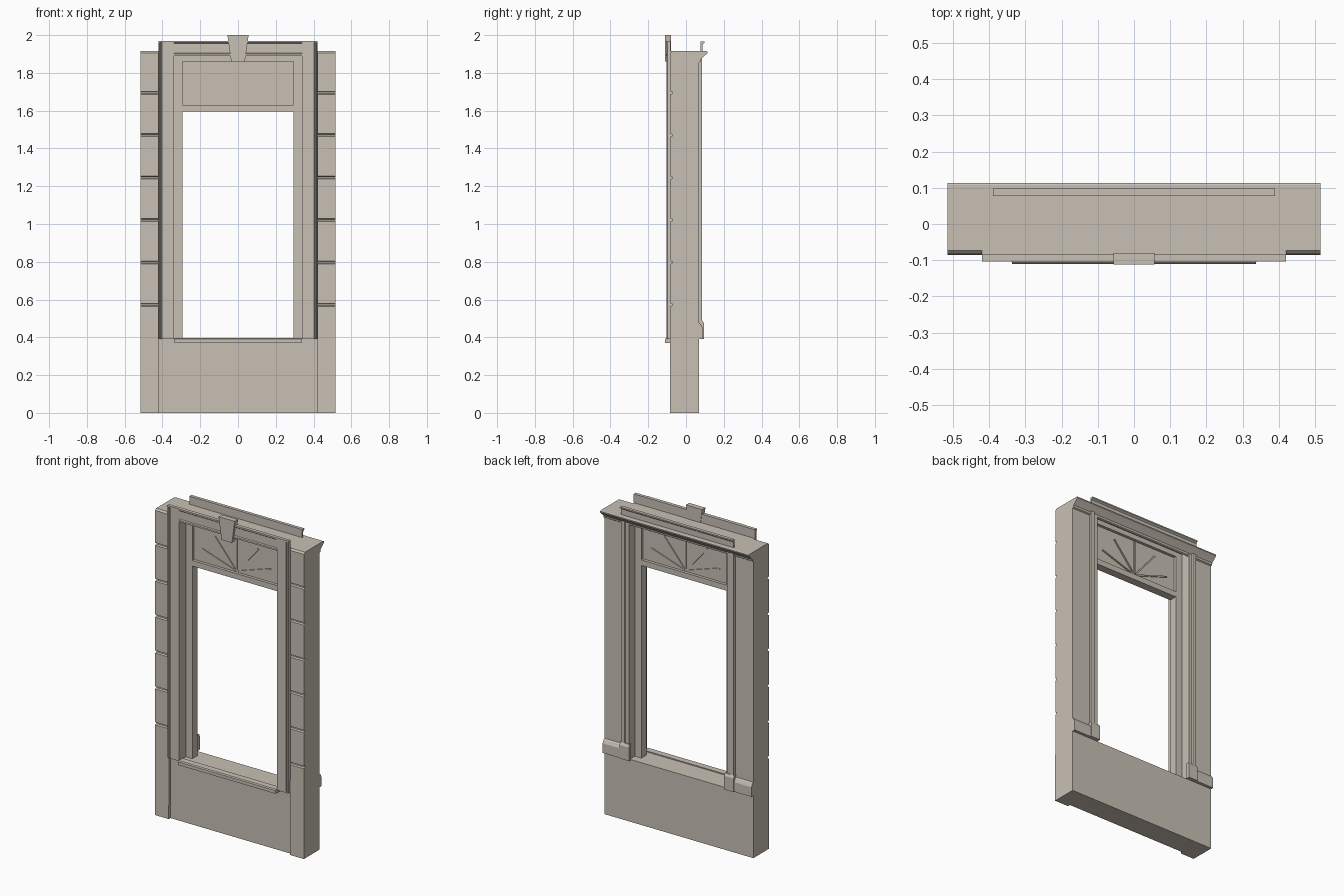
import bpy, bmesh, math

if "Cube" in bpy.data.objects:
    bpy.data.objects.remove(bpy.data.objects["Cube"], do_unlink=True)

STONE = (0.58, 0.53, 0.46, 1.0)
stone = bpy.data.materials.new("pale stone")
stone.use_nodes = True
stone.diffuse_color = STONE
stone.node_tree.nodes["Principled BSDF"].inputs["Base Color"].default_value = STONE

HALF = 0.515      # half width of the wall
PIER = 0.42       # inner edge of the piers
OPEN = 0.34       # half width of the wall opening
SILL_Z = 0.39
TOP = 1.915


def finish(name, bm):
    bmesh.ops.recalc_face_normals(bm, faces=bm.faces)
    mesh = bpy.data.meshes.new(name)
    bm.to_mesh(mesh)
    bm.free()
    mesh.materials.append(stone)
    obj = bpy.data.objects.new(name, mesh)
    bpy.context.collection.objects.link(obj)
    return obj


def prism(name, outline, axis, lo, hi):
    """Extrude a 2D outline along x (y,z points), y (x,z) or z (x,y)."""
    place = {"x": lambda a, b, t: (t, a, b),
             "y": lambda a, b, t: (a, t, b),
             "z": lambda a, b, t: (a, b, t)}[axis]
    bm = bmesh.new()
    start = [bm.verts.new(place(a, b, lo)) for a, b in outline]
    end = [bm.verts.new(place(a, b, hi)) for a, b in outline]
    bm.faces.new(start)
    bm.faces.new(end)
    n = len(outline)
    for i in range(n):
        j = (i + 1) % n
        bm.faces.new((start[i], start[j], end[j], end[i]))
    return finish(name, bm)


def box(name, x, y, z):
    return prism(name, [(x[0], y[0]), (x[1], y[0]), (x[1], y[1]), (x[0], y[1])], "z", *z)


def mirrored(obj):
    mod = obj.modifiers.new("Mirror", "MIRROR")
    mod.use_axis[0] = True
    return obj


# Wall: apron under the window, sides and bridge over the opening
box("apron_wall", (-PIER, PIER), (-0.068, 0.07), (0, SILL_Z))
mirrored(box("side_wall", (OPEN, PIER), (-0.068, 0.07), (SILL_Z, TOP)))
box("bridge_wall", (-OPEN, OPEN), (-0.068, 0.07), (1.89, TOP))

# Piers with horizontal joints cut into the front
pier = [(0.07, 0), (-0.085, 0)]
for i in range(6):
    z = 0.572 + i * 0.2245
    pier += [(-0.083, z - 0.008), (-0.072, z - 0.004), (-0.072, z + 0.004), (-0.083, z + 0.008)]
pier += [(-0.083, TOP - 0.01), (-0.073, TOP), (0.07, TOP)]
mirrored(prism("pier", pier, "x", PIER, HALF))

# Front casing: jambs with a groove near the outer edge
jamb = [(OPEN, -0.068), (OPEN, -0.1), (0.402, -0.1), (0.405, -0.088),
        (0.41, -0.088), (0.412, -0.102), (0.418, -0.098), (PIER, -0.068)]
mirrored(prism("front_jamb", jamb, "z", SILL_Z, TOP))
mirrored(prism("front_jamb_top", [(x, min(y, -0.083)) for x, y in jamb], "z", TOP, 1.968))

# Front header board with upper lip and lower bead
header = [(-0.083, 1.89), (-0.105, 1.89), (-0.105, 1.9), (-0.098, 1.904),
          (-0.098, 1.955), (-0.105, 1.96), (-0.105, 1.97), (-0.083, 1.97)]
prism("front_header", header, "x", -OPEN, OPEN)
mirrored(box("header_lip", (OPEN, PIER), (-0.103, -0.083), (1.96, 1.97)))
box("header_backing", (-OPEN, OPEN), (-0.085, -0.066), (1.89, TOP))

# Keystone
prism("keystone", [(-0.036, 1.86), (0.036, 1.86), (0.056, 2), (-0.056, 2)], "y", -0.112, -0.08)

# Front sill
sill = [(-0.066, 0.37), (-0.11, 0.37), (-0.11, 0.39), (-0.105, 0.396), (-0.066, 0.396)]
prism("front_sill", sill, "x", -0.337, 0.337)

# Window frame with transom panel
FRONT, BACK = -0.03, 0.02
mirrored(box("frame_post", (0.295, OPEN), (FRONT, BACK), (SILL_Z, 1.89)))
box("transom_rail", (-0.295, 0.295), (FRONT, BACK), (1.595, 1.63))
box("top_rail", (-0.295, 0.295), (FRONT, BACK), (1.86, 1.89))
box("transom_panel", (-0.295, 0.295), (-0.012, 0.002), (1.63, 1.86))

# Sunburst spokes, raised on both sides of the transom panel
for angle, length in ((18, 0.25), (50, 0.235), (90, 0.22), (130, 0.235), (162, 0.25)):
    a = math.radians(angle)
    dx, dz = math.cos(a), math.sin(a)
    w = 0.004
    spoke = [(r * dx - s * w * dz, 1.635 + r * dz + s * w * dx)
             for r, s in ((0.01, 1), (length, 1), (length, -1), (0.01, -1))]
    prism("sunburst_spoke", spoke, "y", -0.018, 0.008)

# Back casing, plinth blocks and skirting
casing = [(OPEN, 0.07), (OPEN, 0.08), (0.362, 0.08), (0.366, 0.086), (0.39, 0.086), (0.39, 0.07)]
mirrored(prism("back_jamb", casing, "z", SILL_Z, 1.88))
plinth = [(0.07, SILL_Z), (0.094, SILL_Z), (0.094, 0.475), (0.086, 0.49), (0.07, 0.49)]
mirrored(prism("back_plinth", plinth, "x", 0.33, 0.395))
skirting = [(0.07, SILL_Z), (0.088, SILL_Z), (0.088, 0.45), (0.078, 0.47), (0.07, 0.475)]
mirrored(prism("back_skirting", skirting, "x", 0.395, HALF))

# Back cornice
cornice = [(0.07, 1.855), (0.078, 1.86), (0.08, 1.872), (0.098, 1.89),
           (0.114, 1.905), (0.114, 1.912), (0.108, TOP), (0.07, TOP)]
prism("back_cornice", cornice, "x", -HALF, HALF)

# Lipped strip standing above the cornice
strip = [(0.078, 1.905), (0.087, 1.905), (0.087, 1.95), (0.098, 1.958), (0.098, 1.966), (0.078, 1.966)]
prism("back_top_strip", strip, "x", -0.39, 0.39)
